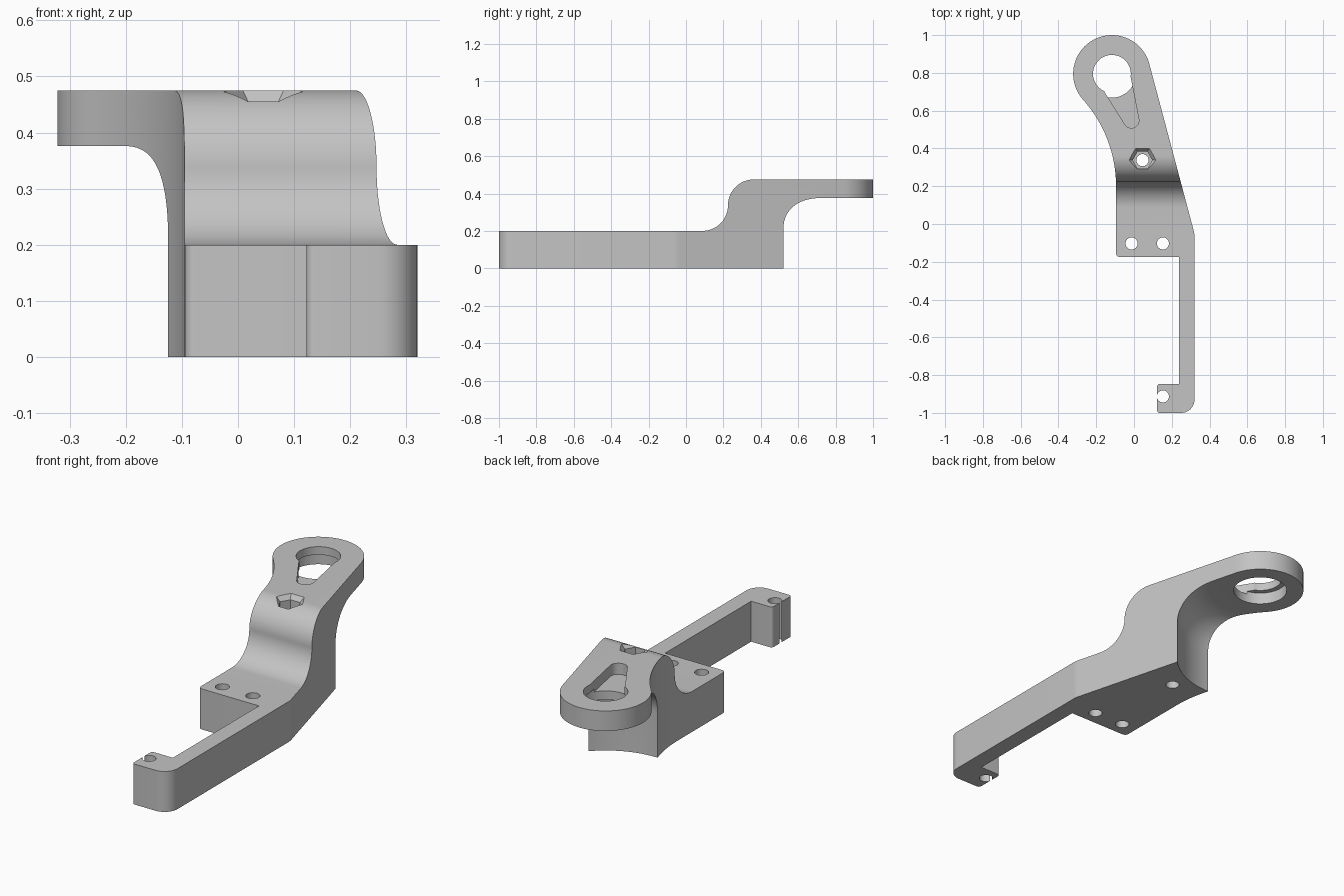
import bpy, bmesh, math
from mathutils import Vector, Matrix

cube = bpy.data.objects.get("Cube")
if cube:
    bpy.data.objects.remove(cube, do_unlink=True)

grey = bpy.data.materials.new("plain grey")
grey.use_nodes = True
COLOR = (0.55, 0.55, 0.55, 1)
grey.diffuse_color = COLOR
grey.node_tree.nodes["Principled BSDF"].inputs["Base Color"].default_value = COLOR

TOP, SHELF, UNDER = 0.475, 0.2, 0.376
RING, RING_R = Vector((-0.117, 0.795)), 0.205


def arc(center, r, a0, a1, n=24):
    """Points on an arc, angles in degrees."""
    steps = [math.radians(a0 + (a1 - a0) * i / n) for i in range(n + 1)]
    return [Vector((center[0] + r * math.cos(a), center[1] + r * math.sin(a))) for a in steps]


def rounded(prev, corner, nxt, r, n=10):
    """Replace a corner by a tangent arc."""
    p = Vector(corner)
    u, v = (Vector(prev) - p).normalized(), (Vector(nxt) - p).normalized()
    half = u.angle(v) / 2
    c = p + (u + v).normalized() * (r / math.sin(half))
    start = p + u * (r / math.tan(half)) - c
    end = p + v * (r / math.tan(half)) - c
    a0 = math.atan2(start.y, start.x)
    sweep = math.remainder(math.atan2(end.y, end.x) - a0, math.tau)
    return arc(c, r, math.degrees(a0), math.degrees(a0 + sweep), n)


def finish(name, bm):
    bmesh.ops.recalc_face_normals(bm, faces=bm.faces)
    mesh = bpy.data.meshes.new(name)
    bm.to_mesh(mesh)
    bm.free()
    mesh.materials.append(grey)
    obj = bpy.data.objects.new(name, mesh)
    bpy.context.collection.objects.link(obj)
    return obj


def loft(name, rings):
    """Solid through matching closed rings of 3D points."""
    bm = bmesh.new()
    loops = [[bm.verts.new(p) for p in ring] for ring in rings]
    n = len(loops[0])
    for a, b in zip(loops, loops[1:]):
        for i in range(n):
            j = (i + 1) % n
            bm.faces.new((a[i], a[j], b[j], b[i]))
    bm.faces.new(loops[0])
    bm.faces.new(loops[-1])
    return finish(name, bm)


def prism(name, pts, z0, z1):
    return loft(name, [[(p[0], p[1], z) for p in pts] for z in (z0, z1)])


def lathe(name, center, profile, n=96):
    """Solid of revolution from (radius, height) pairs."""
    return loft(name, [[(p.x, p.y, z) for p in arc(center, r, 0, 360 - 360 / n, n - 1)]
                       for r, z in profile])


def combine(target, tool, operation):
    mod = target.modifiers.new(operation.lower(), "BOOLEAN")
    mod.operation, mod.object, mod.solver = operation, tool, "EXACT"
    bpy.context.view_layer.objects.active = target
    bpy.ops.object.modifier_apply(modifier=mod.name)
    bpy.data.objects.remove(tool, do_unlink=True)


# Plan outline: straight arm, hooked foot, mounting block, curved neck and ring
elbow = Vector((0.32, -0.05))
d = elbow - RING
tangent = math.degrees(math.atan2(d.y, d.x) + math.acos(RING_R / d.length))
neck_r = 0.688
neck = Vector((-0.095 - neck_r, 0.2))
join = math.degrees(math.atan2(RING.y - neck.y, RING.x - neck.x))
tip = arc(RING, RING_R, tangent, 180 + join, 64)
side = arc(neck, neck_r, join, 0, 32)
corners = [(-0.095, -0.175, 0.02), (0.237, -0.175, 0), (0.237, -0.847, 0),
           (0.122, -0.847, 0.015), (0.122, -1, 0.015), (0.32, -1, 0.07),
           (*elbow, 0.12)]
outline = tip + side[1:]
chain = [side[-1]] + [Vector(c[:2]) for c in corners] + [tip[0]]
for i, (x, y, r) in enumerate(corners):
    outline += rounded(chain[i], (x, y), chain[i + 2], r) if r else [Vector((x, y))]
bracket = prism("offset_bracket", outline, 0, 0.6)

# Side profile: low shelf rising through an S curve to the raised top
bend = (TOP - SHELF) / 2
rise = [(-1.2, -0.1), (-1.2, SHELF)]
rise += [(p.x, p.y) for p in arc((0.087, SHELF + bend), bend, -90, 0)]
rise += [(p.x, p.y) for p in arc((0.087 + 2 * bend, SHELF + bend), bend, 180, 90)][1:]
rise += [(1.2, TOP), (1.2, -0.1)]
combine(bracket, loft("side_profile", [[(x, y, z) for y, z in rise] for x in (-1, 1)]),
        "INTERSECT")

# Underside relief: cylindrical back wall with a fillet below the ring
fillet = [(p.x, p.y) for p in arc((0.24, UNDER - 0.155), 0.155, 0, 90)]
combine(bracket, lathe("relief", RING, [(0.395, -0.2)] + fillet), "DIFFERENCE")

# Stepped bore through the ring, wider below
combine(bracket, lathe("bore", RING, [(0.126, 0.3), (0.126, 0.435), (0.1, 0.435), (0.1, 0.6)]),
        "DIFFERENCE")

# Tapered keyhole slot running from the bore, not cut through
slot = [(-0.157, 0.7), *arc((-0.014, 0.548), 0.04, 210, 372, 16), (-0.018, 0.78), (-0.1, 0.8)]
combine(bracket, prism("slot", slot, 0.42, 0.6), "DIFFERENCE")

# Nut pocket: chamfered hexagon
nut = (0.045, 0.338)
hexagons = [(0.052, 0.4), (0.052, 0.453), (0.0725, TOP), (0.0725, 0.6)]
combine(bracket, lathe("nut_pocket", nut, hexagons, 6), "DIFFERENCE")

# Vertical bolt holes
for hole in (nut, (-0.013, -0.103), (0.153, -0.103), (0.153, -0.913)):
    combine(bracket, lathe("bolt_hole", hole, [(0.032, -0.2), (0.032, 0.7)], 32), "DIFFERENCE")

# Smooth curved walls, crisp edges
for o in bpy.context.selected_objects:
    o.select_set(False)
bracket.select_set(True)
bpy.context.view_layer.objects.active = bracket
bpy.ops.object.shade_smooth_by_angle(angle=math.radians(30))
